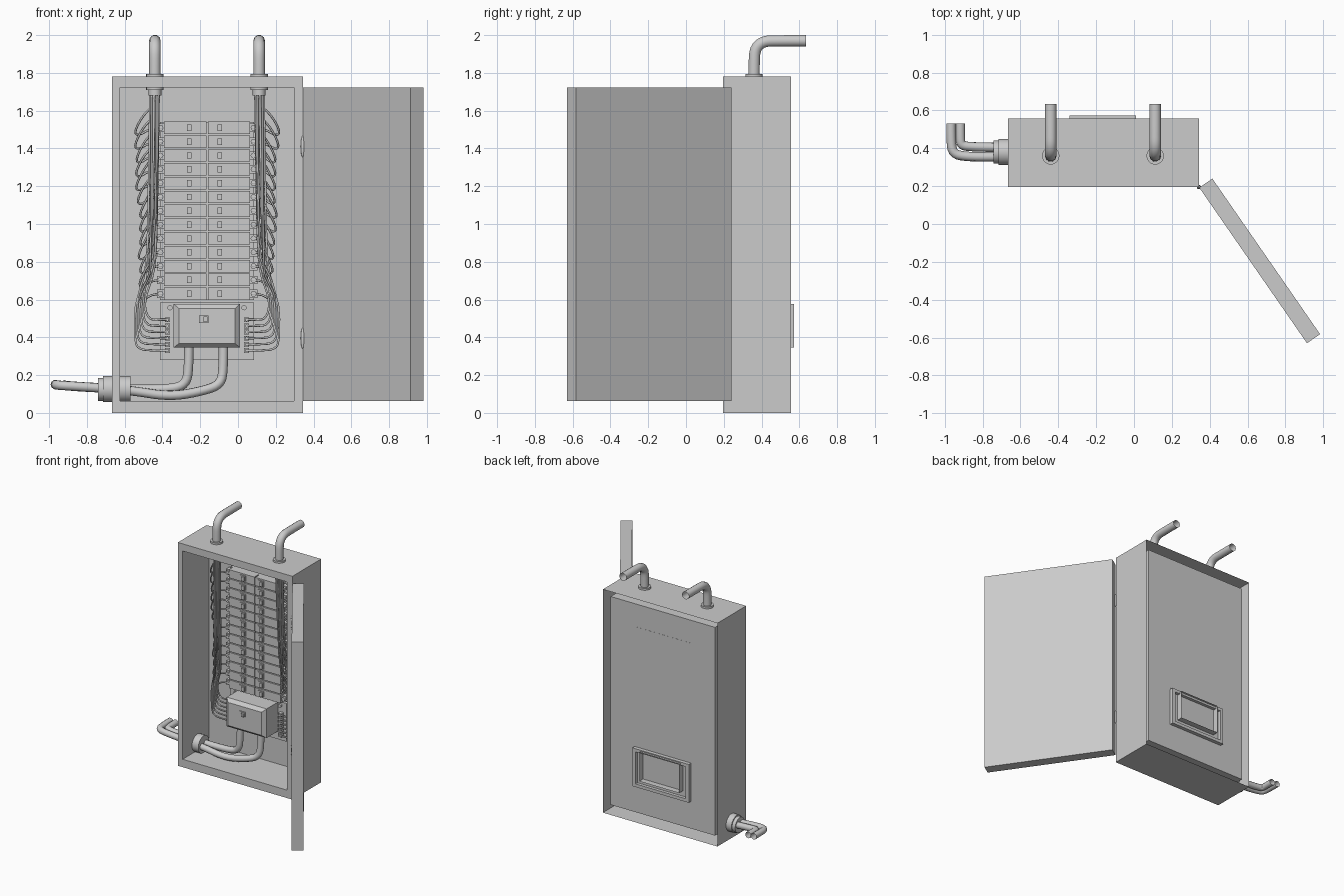
import bpy, bmesh, math, random
from mathutils import Vector, Matrix

if "Cube" in bpy.data.objects:
    bpy.data.objects.remove(bpy.data.objects["Cube"])

random.seed(4)
CX = -0.164                      # mirror line of the cabinet contents


def mirror(x, s):                # s = -1 left side, s = 1 right side
    return x if s < 0 else 2 * CX - x


def finish(name, bm, smooth=False):
    bmesh.ops.recalc_face_normals(bm, faces=bm.faces)
    me = bpy.data.meshes.new(name)
    bm.to_mesh(me)
    bm.free()
    ob = bpy.data.objects.new(name, me)
    bpy.context.collection.objects.link(ob)
    if smooth:
        bpy.ops.object.select_all(action='DESELECT')
        ob.select_set(True)
        bpy.context.view_layer.objects.active = ob
        bpy.ops.object.shade_smooth_by_angle(angle=math.radians(40))
    return ob


def add_box(bm, x0, x1, y0, y1, z0, z1):
    m = Matrix.Translation(((x0 + x1) / 2, (y0 + y1) / 2, (z0 + z1) / 2))
    m = m @ Matrix.Diagonal((abs(x1 - x0), abs(y1 - y0), abs(z1 - z0), 1))
    bmesh.ops.create_cube(bm, size=1, matrix=m)


def add_cyl(bm, a, b, r, seg=16):
    a, b = Vector(a), Vector(b)
    rot = (b - a).to_track_quat('Z', 'Y').to_matrix().to_4x4()
    bmesh.ops.create_cone(bm, cap_ends=True, segments=seg, radius1=r, radius2=r,
                          depth=(b - a).length, matrix=Matrix.Translation((a + b) / 2) @ rot)


def shell(name, rings, cap=True):
    """Sheet through rectangular rings (x0, x1, z0, z1, y); the last is capped."""
    bm = bmesh.new()
    loops = [[bm.verts.new((x, y, z)) for x, z in ((x0, z0), (x1, z0), (x1, z1), (x0, z1))]
             for x0, x1, z0, z1, y in rings]
    for p, q in zip(loops, loops[1:]):
        for i in range(4):
            j = (i + 1) % 4
            bm.faces.new((p[i], p[j], q[j], q[i]))
    if cap:
        bm.faces.new(loops[-1])
    return finish(name, bm)


def tubes(name, paths, r, sides=1, res=3):
    cu = bpy.data.curves.new(name, 'CURVE')
    cu.dimensions = '3D'
    cu.bevel_depth = r
    cu.bevel_resolution = sides
    for pts in paths:
        sp = cu.splines.new('NURBS')
        sp.points.add(len(pts) - 1)
        for p, co in zip(sp.points, pts):
            p.co = (*co, 1)
        sp.order_u = 3
        sp.use_endpoint_u = True
        sp.resolution_u = res
    tmp = bpy.data.objects.new(name + "_path", cu)
    bpy.context.collection.objects.link(tmp)
    me = bpy.data.meshes.new_from_object(tmp.evaluated_get(bpy.context.evaluated_depsgraph_get()))
    bpy.data.objects.remove(tmp)
    me.name = name
    me.polygons.foreach_set("use_smooth", [True] * len(me.polygons))
    bpy.context.collection.objects.link(bpy.data.objects.new(name, me))


# Cabinet: folded sheet, open behind, with front rim and inner pan
OUT, INN = (-0.667, 0.343, 0, 1.78), (-0.624, 0.297, 0.063, 1.723)
shell("cabinet", [(*OUT, 0.557), (*OUT, 0.195), (*INN, 0.195), (*INN, 0.525)])

# Open door, swung about the right front edge
bm = bmesh.new()
add_box(bm, 0, 1.0, 0, 0.084, 0.063, 1.723)
door = finish("door", bm)
door.data.transform(Matrix.Translation((0.345, 0.192, 0)) @ Matrix.Rotation(math.radians(-55.3), 4, 'Z'))

# Hinges
bm = bmesh.new()
for z in (0.395, 1.41):
    bmesh.ops.create_uvsphere(bm, u_segments=12, v_segments=8, radius=1,
                              matrix=Matrix.Translation((0.343, 0.195, z)) @ Matrix.Diagonal((0.011, 0.011, 0.058, 1)))
finish("hinges", bm, True)

# Main breaker: base frame and housing are hollow and poke through the pan
BASE, HOUSE = (-0.413, 0.085, 0.28, 0.585), (-0.341, 0.011, 0.345, 0.577)
HOLE = (-0.385, 0.057, 0.305, 0.56)
shell("main_base", [(*HOLE, 0.53), (*HOLE, 0.555), (*BASE, 0.555), (*BASE, 0.49)])
shell("main_housing", [(*HOUSE, 0.573), (*HOUSE, 0.345),
                       (-0.312, -0.016, 0.368, 0.552, 0.32)])
bm = bmesh.new()
add_box(bm, -0.207, -0.157, 0.312, 0.33, 0.477, 0.515)
add_box(bm, -0.182, -0.161, 0.295, 0.33, 0.482, 0.510)
finish("main_switch", bm)

# Branch breakers: backing plate, bodies, toggles and screw lugs
ROWS = [1.509 - 0.0732 * i for i in range(13)]
TERMS = [0.493 - 0.0326 * i for i in range(6)]
body, toggle, lug = bmesh.new(), bmesh.new(), bmesh.new()
add_box(body, -0.413, 0.085, 0.495, 0.526, 0.597, 1.541)
for s in (-1, 1):
    for z in ROWS:
        add_box(body, mirror(-0.392, s), mirror(-0.168, s), 0.445, 0.5, z - 0.033, z + 0.033)
        add_box(body, mirror(-0.43, s), mirror(-0.392, s), 0.465, 0.5, z - 0.022, z + 0.022)
        tx = -0.267 if s < 0 else -0.107
        add_box(toggle, tx - 0.025, tx + 0.025, 0.438, 0.447, z - 0.022, z + 0.022)
        add_box(toggle, tx - 0.002, tx + 0.021, 0.425, 0.447, z - 0.017, z + 0.017)
        x = mirror(-0.41, s)
        add_cyl(lug, (x, 0.45, z), (x, 0.47, z), 0.015, 12)
    # Terminals and corner screws of the main breaker
    x = mirror(-0.373, s)
    for z in TERMS:
        add_box(body, x - 0.014, x + 0.014, 0.46, 0.492, z - 0.013, z + 0.013)
        add_cyl(lug, (x, 0.452, z), (x, 0.462, z), 0.009, 10)
    x = mirror(-0.36, s)
    add_cyl(lug, (x, 0.475, 0.557), (x, 0.492, 0.557), 0.014, 12)
finish("branch_breakers", body)
finish("branch_toggles", toggle)
finish("screw_lugs", lug, True)

# Top conduits with their glands, and the wire bundles they feed
gland = bmesh.new()
conduits, wires = [], []
for s in (-1, 1):
    gx = mirror(-0.44, s)
    conduits.append([(gx, 0.36, 1.70), (gx, 0.36, 1.85), (gx, 0.365, 1.93),
                     (gx, 0.41, 1.968), (gx, 0.48, 1.97), (gx, 0.635, 1.97)])
    add_cyl(gland, (gx, 0.36, 1.795), (gx, 0.36, 1.71), 0.046, 20)
    add_cyl(gland, (gx, 0.36, 1.71), (gx, 0.36, 1.68), 0.034, 20)
    for i, z in enumerate(ROWS + TERMS):
        a, r = i * 2.4, 0.006 * math.sqrt(i)
        ox, oy = r * math.cos(a), 0.36 + r * math.sin(a)
        bx = -0.44 + ox
        if i < 13:               # branch wire: drop, loop outwards, enter lug
            out = -0.545 + 0.002 * i + random.uniform(-0.01, 0.01)
            top = min(z + 0.13, 1.63)
            pts = [(bx, oy, 1.69), (bx, oy + 0.01, top), (out + 0.05, 0.40, top - 0.05),
                   (out, 0.43, z - 0.02), (out + 0.02, 0.45, z - 0.045),
                   (-0.46, 0.455, z), (-0.40, 0.455, z)]
        else:                    # feeder wire: long drop past the branch rows
            k = i - 13
            out = -0.49 - 0.011 * k
            pts = [(bx, oy, 1.69), (bx - 0.01, oy + 0.02, 1.0), (bx - 0.02, 0.42, 0.75),
                   (out, 0.44, 0.62), (out - 0.003, 0.45, z + 0.05),
                   (out + 0.02, 0.455, z + 0.005), (-0.44, 0.46, z), (-0.37, 0.46, z)]
        wires.append([(mirror(x, s), y, zz) for x, y, zz in pts])
tubes("top_conduits", conduits, 0.031, 3, 4)
tubes("wires", wires, 0.006)

# Side gland and the two supply cables running through it
add_cyl(gland, (-0.715, 0.38, 0.126), (-0.568, 0.38, 0.126), 0.069, 24)
add_cyl(gland, (-0.742, 0.38, 0.124), (-0.715, 0.38, 0.124), 0.061, 24)
finish("cable_glands", gland, True)
tubes("supply_cables", [
    [(-0.26, 0.40, 0.36), (-0.26, 0.40, 0.24), (-0.275, 0.40, 0.15), (-0.36, 0.41, 0.125),
     (-0.56, 0.405, 0.125), (-0.74, 0.405, 0.133), (-0.86, 0.408, 0.14), (-0.915, 0.415, 0.145),
     (-0.918, 0.46, 0.148), (-0.918, 0.53, 0.148)],
    [(-0.077, 0.40, 0.36), (-0.077, 0.40, 0.24), (-0.09, 0.39, 0.15), (-0.19, 0.37, 0.115),
     (-0.36, 0.355, 0.085), (-0.56, 0.355, 0.118), (-0.74, 0.355, 0.133), (-0.88, 0.355, 0.142),
     (-0.96, 0.37, 0.147), (-0.967, 0.45, 0.15), (-0.967, 0.53, 0.15)]], 0.025, 3, 4)
